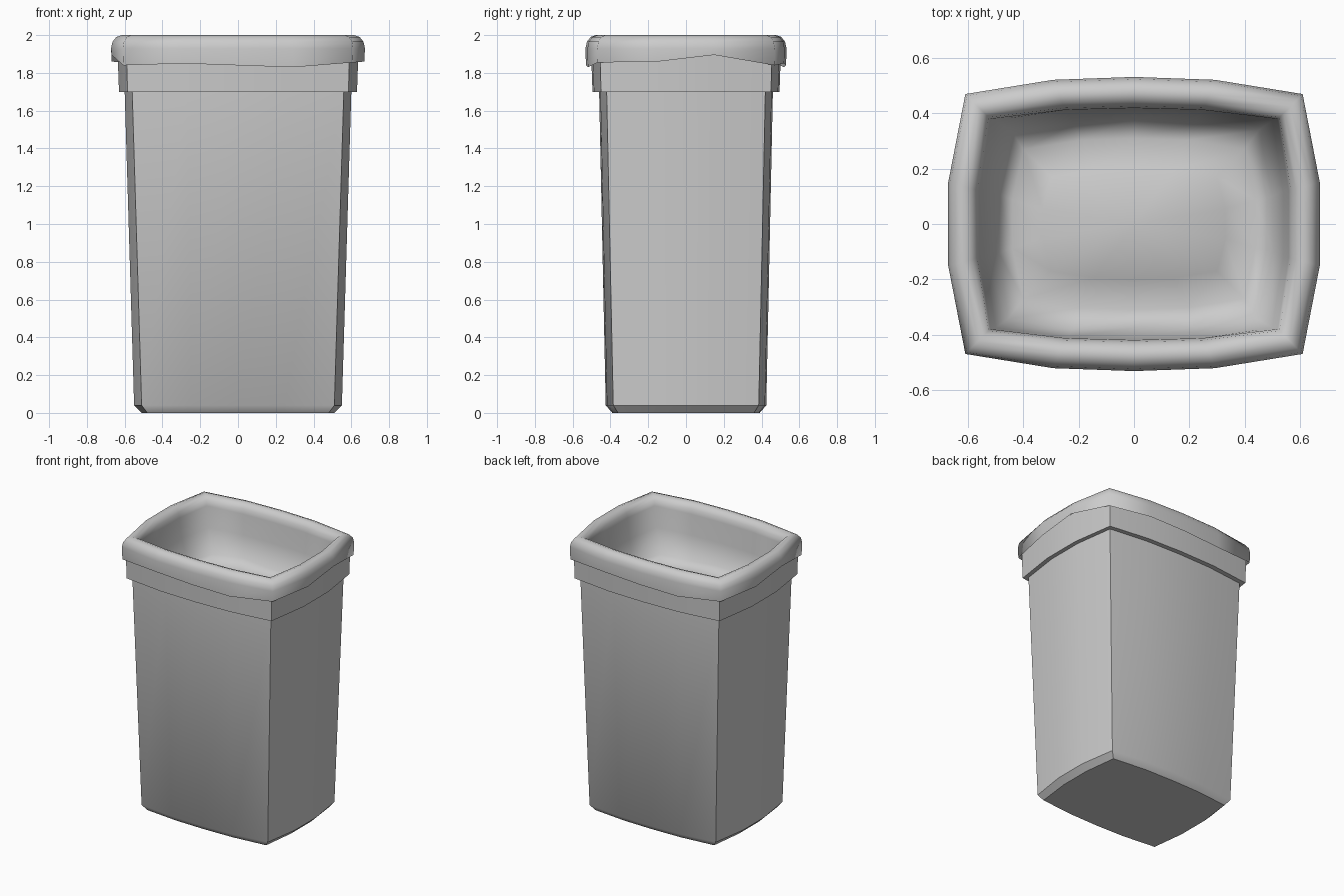
import bpy
import bmesh
import math
import random

random.seed(4)
cube = bpy.data.objects.get("Cube")
if cube:
    bpy.data.objects.remove(cube, do_unlink=True)

grey = bpy.data.materials.new("plain_grey")
grey.use_nodes = True
colour = (0.6, 0.6, 0.6, 1)
grey.diffuse_color = colour
grey.node_tree.nodes["Principled BSDF"].inputs["Base Color"].default_value = colour


def outline(cx, cy, bow, z):
    """Bowed rectangle, counter-clockwise from the front right corner."""
    front = [(-cx, -cy), (-cx * 0.48, -cy - bow * 0.83), (0, -cy - bow), (cx * 0.48, -cy - bow * 0.83)]
    side = [(cx, -cy), (cx + bow, -cy * 0.32), (cx + bow, cy * 0.32)]
    half = front + side
    return [(x, y, z) for x, y in half] + [(-x, -y, z) for x, y in half]


def loft(name, rings, angle, cap_start=False, cap_end=False):
    """Skin a list of equal rings, running upward on the outside."""
    bm = bmesh.new()
    loops = [[bm.verts.new(p) for p in ring] for ring in rings]
    for low, high in zip(loops, loops[1:]):
        n = len(low)
        for i in range(n):
            j = (i + 1) % n
            bm.faces.new((low[i], low[j], high[j], high[i]))
    if cap_start:
        bm.faces.new(list(reversed(loops[0])))
    if cap_end:
        last = loops[-1]
        peak = bm.verts.new((0, 0, last[0].co.z + 0.025))
        for i, v in enumerate(last):
            bm.faces.new((v, last[(i + 1) % len(last)], peak))
    mesh = bpy.data.meshes.new(name)
    bm.to_mesh(mesh)
    bm.free()
    mesh.materials.append(grey)
    obj = bpy.data.objects.new(name, mesh)
    bpy.context.collection.objects.link(obj)
    bpy.ops.object.select_all(action='DESELECT')
    obj.select_set(True)
    bpy.context.view_layer.objects.active = obj
    bpy.ops.object.shade_smooth_by_angle(angle=math.radians(angle))


# Tapered body with a chamfered foot
loft("bin_body", [
    outline(0.48, 0.36, 0.03, 0),
    outline(0.51, 0.385, 0.04, 0.04),
    outline(0.56, 0.42, 0.04, 1.7),
], 40, cap_start=True)

# Stepped collar around the top of the body
loft("bin_collar", [
    outline(0.56, 0.42, 0.04, 1.7),
    outline(0.585, 0.45, 0.045, 1.7),
    outline(0.59, 0.455, 0.048, 1.92),
    outline(0.56, 0.425, 0.045, 1.92),
], 40)

# Liner: uneven hanging hem, rounded rim, inner wall and sunken middle
hem = outline(0.607, 0.468, 0.062, 1.84)
lift = [0, 0.01, 0, -0.01, 0.015, 0.02, 0.055]
hem = [(x, y, z + lift[i % len(lift)]) for i, (x, y, z) in enumerate(hem)]
rings = [hem, outline(0.61, 0.47, 0.062, 1.93)]

radius = 0.045
for step in range(1, 7):
    a = math.radians(30 * step)
    inset = radius * (1 - math.cos(a))
    rings.append(outline(0.61 - inset, 0.47 - inset, 0.062 - inset * 0.25, 1.93 + 0.07 * math.sin(a)))

rings.append(outline(0.5, 0.375, 0.04, 1.78))
throat = outline(0.45, 0.335, 0.045, 1.62)
rings.append([(x + random.uniform(-0.01, 0.01), y + random.uniform(-0.01, 0.01),
               z + random.uniform(-0.02, 0.02)) for x, y, z in throat])
rings.append(outline(0.4, 0.27, 0.04, 1.57))
rings.append(outline(0.3, 0.17, 0.03, 1.63))
loft("bin_liner", rings, 75, cap_end=True)
